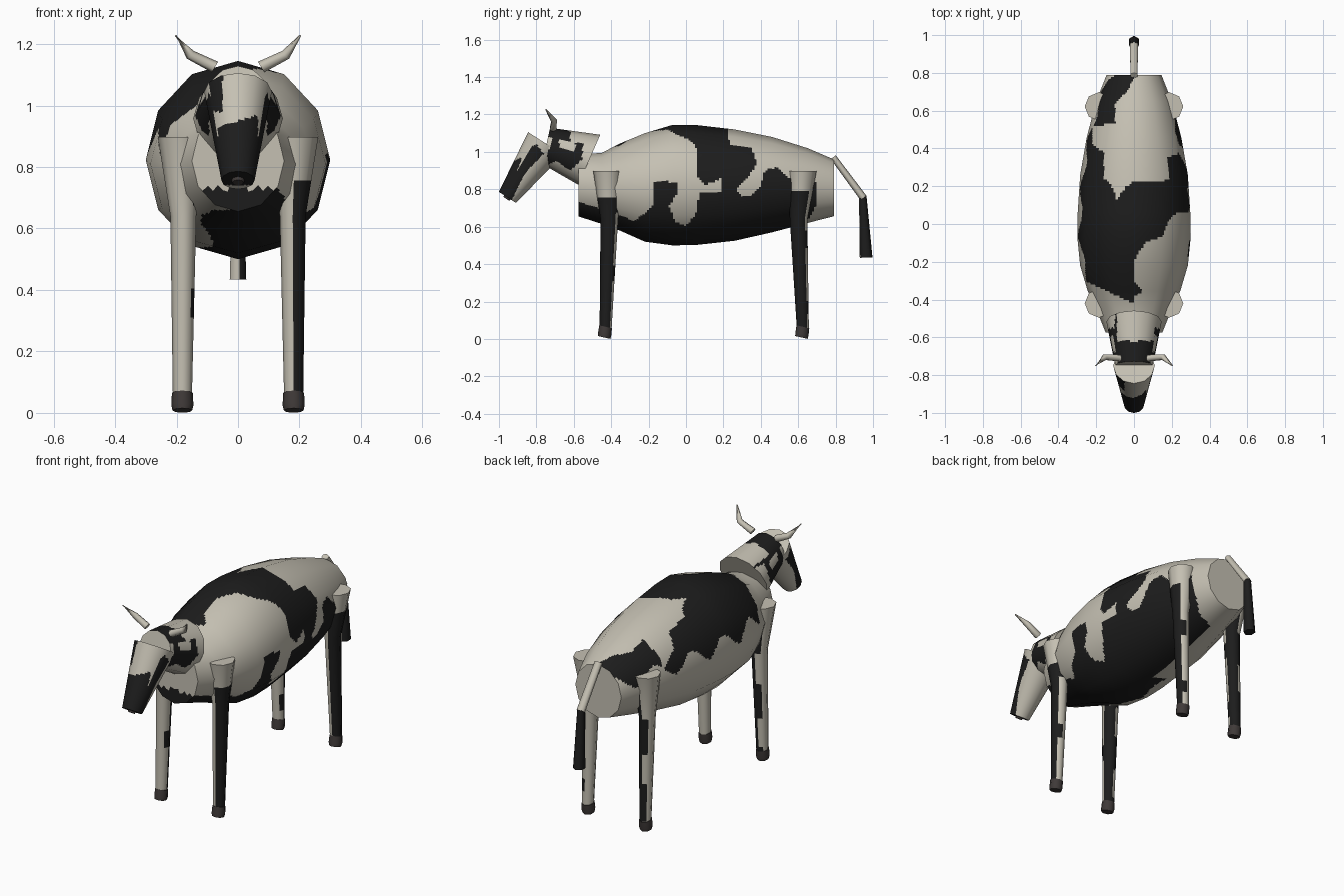
import bpy, math
from mathutils import Vector

if "Cube" in bpy.data.objects:
    bpy.data.objects.remove(bpy.data.objects["Cube"])


def material(name, rgb):
    m = bpy.data.materials.new(name)
    m.diffuse_color = (*rgb, 1)
    m.use_nodes = True
    m.node_tree.nodes["Principled BSDF"].inputs["Base Color"].default_value = m.diffuse_color
    return m


CREAM = material("cream hide", (0.56, 0.53, 0.45))
BLACK = material("black hide", (0.012, 0.012, 0.012))
HORN_GREY = material("hoof grey", (0.05, 0.042, 0.04))


def inside(u, v, poly):
    """Even-odd point in polygon test."""
    hit = False
    for (a, b), (c, d) in zip(poly, poly[1:] + poly[:1]):
        if (b > v) != (d > v) and u < a + (v - b) * (c - a) / (d - b):
            hit = not hit
    return hit


def loft(name, rings, sides, sub=1, step=9.0, paint=None, mats=(CREAM, BLACK)):
    """Low-poly tube through rings (centre, axis, ru, rv), finely diced so its
    patches can be coloured per face; normals are smooth over the coarse form."""
    loops, centres = [], [Vector(r[0]) for r in rings]
    for c, axis, ru, rv in rings:
        a = Vector(axis).normalized()
        u = Vector((1, 0, 0)) if abs(a.x) < 0.7 else Vector((0, 1, 0))
        v = a.cross(u).normalized()
        u = v.cross(a)
        ang = [2 * math.pi * j / sides for j in range(sides)]
        loops.append([Vector(c) + u * ru * math.sin(t) + v * rv * math.cos(t) for t in ang])
    # coarse smooth normals
    norms, last = [], len(loops) - 1
    for i, lp in enumerate(loops):
        row = []
        for j in range(sides):
            along = loops[min(i + 1, last)][j] - loops[max(i - 1, 0)][j]
            n = along.cross(lp[(j + 1) % sides] - lp[j - 1]).normalized()
            row.append(n if n.dot(lp[j] - centres[i]) > 0 else -n)
        norms.append(row)

    def dice(row):
        return [row[j].lerp(row[(j + 1) % sides], k / sub) for j in range(sides) for k in range(sub)]

    fine, fnorm, fcen = [], [], []
    for i in range(last):
        n = max(1, math.ceil((centres[i + 1] - centres[i]).length / step))
        for k in range(n + (i == last - 1)):
            t = k / n
            fine.append(dice([p.lerp(q, t) for p, q in zip(loops[i], loops[i + 1])]))
            fnorm.append(dice([p.lerp(q, t) for p, q in zip(norms[i], norms[i + 1])]))
            fcen.append(centres[i].lerp(centres[i + 1], t))
    m = sides * sub
    verts = [p for r in fine for p in r]
    vn = [p.normalized() for r in fnorm for p in r]
    faces = []

    def add(face, out):
        p = [verts[k] for k in face[:3]]
        if (p[1] - p[0]).cross(p[2] - p[0]).dot(out) < 0:
            face = face[::-1]
        faces.append(face)

    for i in range(len(fine) - 1):
        for j in range(m):
            k = (j + 1) % m
            add((i * m + j, i * m + k, i * m + m + k, i * m + m + j), fine[i][j] - fcen[i])
    # flat end caps, made of shrinking rings
    levels = 6 if paint else 1
    for e, s in ((0, -1), (last, 1)):
        out = Vector(rings[e][1]).normalized()
        if out.dot(centres[-1] - centres[0]) * s < 0:
            out = -out
        base = len(verts)
        for l in range(levels):
            verts += [p.lerp(centres[e], l / levels) for p in fine[-1 if e else 0]]
        verts.append(centres[e].copy())
        vn += [out] * (levels * m + 1)
        for l in range(levels):
            for j in range(m):
                k = (j + 1) % m
                a, b = base + l * m + j, base + l * m + k
                if l == levels - 1:
                    add((a, b, len(verts) - 1), out)
                else:
                    add((a, b, b + m, a + m), out)
    me = bpy.data.meshes.new(name)
    me.from_pydata([tuple(v) for v in verts], [], faces)
    me.update()
    for mat in mats:
        me.materials.append(mat)
    for f in me.polygons:
        f.use_smooth = True
        if paint:
            f.material_index = int(paint(f.center, f.normal))
    me.normals_split_custom_set_from_vertices([tuple(n) for n in vn])
    ob = bpy.data.objects.new(name, me)
    bpy.context.collection.objects.link(ob)
    return ob


# Patch outlines: (y, z) on the right flank, (x, y) on the back
SHOULDER = [(-.60, .74), (-.47, .70), (-.35, .66), (-.28, .63), (-.22, .67), (-.17, .73), (-.17, .84),
            (-.05, .84), (-.05, .77), (-.09, .71), (-.06, .63), (0, .60), (.06, .68), (.07, .78),
            (.19, .79), (.19, .86), (.10, .82), (.06, .87), (.06, 1.02), (.02, 1.06), (-.10, 1.12),
            (-.25, 1.10), (-.36, 1.03), (-.60, 1.03)]
RUMP = [(.22, 1.2), (.22, 1.09), (.24, 1.04), (.35, 1.02), (.38, .94), (.33, .86), (.27, .80), (.30, .76),
        (.35, .77), (.40, .82), (.42, .90), (.49, .92), (.55, .86), (.61, .86), (.69, .85), (.70, .72),
        (.63, .60), (.68, .5), (.9, .5), (.9, 1.2)]
BACK = [(.01, .80), (-.03, .71), (-.10, .64), (-.10, .53), (-.22, .52), (-.22, .42), (-.16, .38),
        (-.16, .24), (-.12, .21), (-.09, .13), (-.05, .19), (.01, .24)]
NECK = [(-.70, 1.14), (-.67, 1.02), (-.60, 1.0), (-.58, 1.09), (-.55, 1.08), (-.555, .96), (-.62, .90),
        (-.69, .95), (-.74, .935), (-.755, .99), (-.72, 1.03)]
HEAD = [(-.87, 1.02), (-.80, 1.04), (-.76, .99), (-.81, .94), (-.85, .90), (-.89, .83), (-.94, .72),
        (-1.02, .78), (-.96, .84), (-.92, .90)]


def paint_body(p, n):
    x, y, z = p
    if n.y > 0.95:
        return False
    if x >= 0 or n.y < -0.95:
        return not (inside(y, z, SHOULDER) or inside(y, z, RUMP))
    if z > 0.82 and inside(x, y, BACK):
        return False
    if y < -0.42 - 0.45 * x and z > 0.66:
        return False
    if z < 0.70:
        return x > -0.10 + 0.02 * math.sin(20 * y) and y < 0.15
    return z > 0.88 + 0.04 * math.sin(25 * y)


def paint_neck(p, n):
    if p.z > 1.05 and n.z > 0.5:
        return p.y < -0.62 or p.x < -0.09
    return inside(p.y, p.z, NECK)


def paint_head(p, n):
    if n.y < -0.6 and n.z > -0.5:
        if p.z > 0.98:
            return p.x < -0.05
        return abs(p.x) < 0.065 and p.z < 0.95 + 0.3 * p.x
    return inside(p.y, p.z, HEAD)


# Body
loft("body", [((0, y, zc), (0, 1, 0), rx, rz) for y, zc, rx, rz in (
    (-.575, .82, .15, .165), (-.45, .805, .20, .19), (-.355, .812, .245, .232), (-.22, .81, .285, .29),
    (-.07, .8225, .30, .3225), (.06, .823, .298, .32), (.26, .8225, .285, .2975),
    (.46, .825, .25, .255), (.65, .82, .20, .20), (.79, .808, .145, .152))],
    12, 12, 0.012, paint_body)

# Neck, head and nose
loft("neck", [((0, -.517, .958), (0, -.915, .40), .146, .146),
              ((0, -.748, 1.032), (0, -.976, .217), .10, .099)], 12, 8, 0.012, paint_neck)
HEAD_AXIS = Vector((0, -.54, -.84)).normalized()
MUZZLE = Vector((0, -.955, .757))
loft("head", [((0, -.75, 1.045), HEAD_AXIS, .11, .112), (MUZZLE, HEAD_AXIS, .054, .054)],
     12, 8, 0.01, paint_head)
loft("nose", [(MUZZLE - HEAD_AXIS * .01, HEAD_AXIS, .026, .026),
              (MUZZLE + HEAD_AXIS * .01, HEAD_AXIS, .018, .018)], 8, mats=(HORN_GREY,))

for side, s in (("left", -1), ("right", 1)):
    # Horns
    loft(side + "_horn", [((s * .075, -.71, 1.125), (s * .85, 0, .5), .02, .02),
                          ((s * .155, -.705, 1.165), (s * .7, -.2, .65), .017, .017),
                          ((s * .203, -.75, 1.228), (s * .5, -.4, .75), .003, .003)], 6)
    # Legs and hooves
    for part, y0, y1, y2 in (("front", -.42, -.41, -.43), ("rear", .622, .602, .625)):
        def paint_leg(p, n, s=s):
            wave = 0.25 * math.sin(17 * p.z + 3 * y0)
            if p.z > 0.78 + 0.1 * wave:
                return False
            if s > 0:
                return 0.95 * n.x - 0.3 * n.y > 0.3 + wave
            return 0.6 * n.x + 0.8 * n.y > 0.45 + wave

        loft(f"{part}_{side}_leg", [((s * .186, y0, .897), (0, 0, 1), .075, .076),
                                    ((s * .178, y1, .64), (0, 0, 1), .042, .047),
                                    ((s * .181, y2, .05), (0, 0, 1), .031, .032)],
             8, 6, 0.012, paint_leg)
        tilt = (0, .22, .97)
        loft(f"{part}_{side}_hoof", [((s * .181, y2 - .008, .008), tilt, .032, .034),
                                     ((s * .181, y2 - .005, .025), tilt, .036, .036),
                                     ((s * .181, y2, .065), tilt, .034, .035)], 8, mats=(HORN_GREY,))

# Tail
loft("tail_upper", [((0, .787, .972), (0, .57, -.82), .022, .017),
                    ((0, .948, .755), (0, .57, -.82), .024, .02)], 6)
loft("tail_tuft", [((0, .945, .765), (0, .04, -1), .02, .02),
                   ((0, .963, .435), (0, .04, -1), .031, .034)], 6, 6, 0.012,
     lambda p, n: not (n.y < -0.3 and p.x < 0.004))
